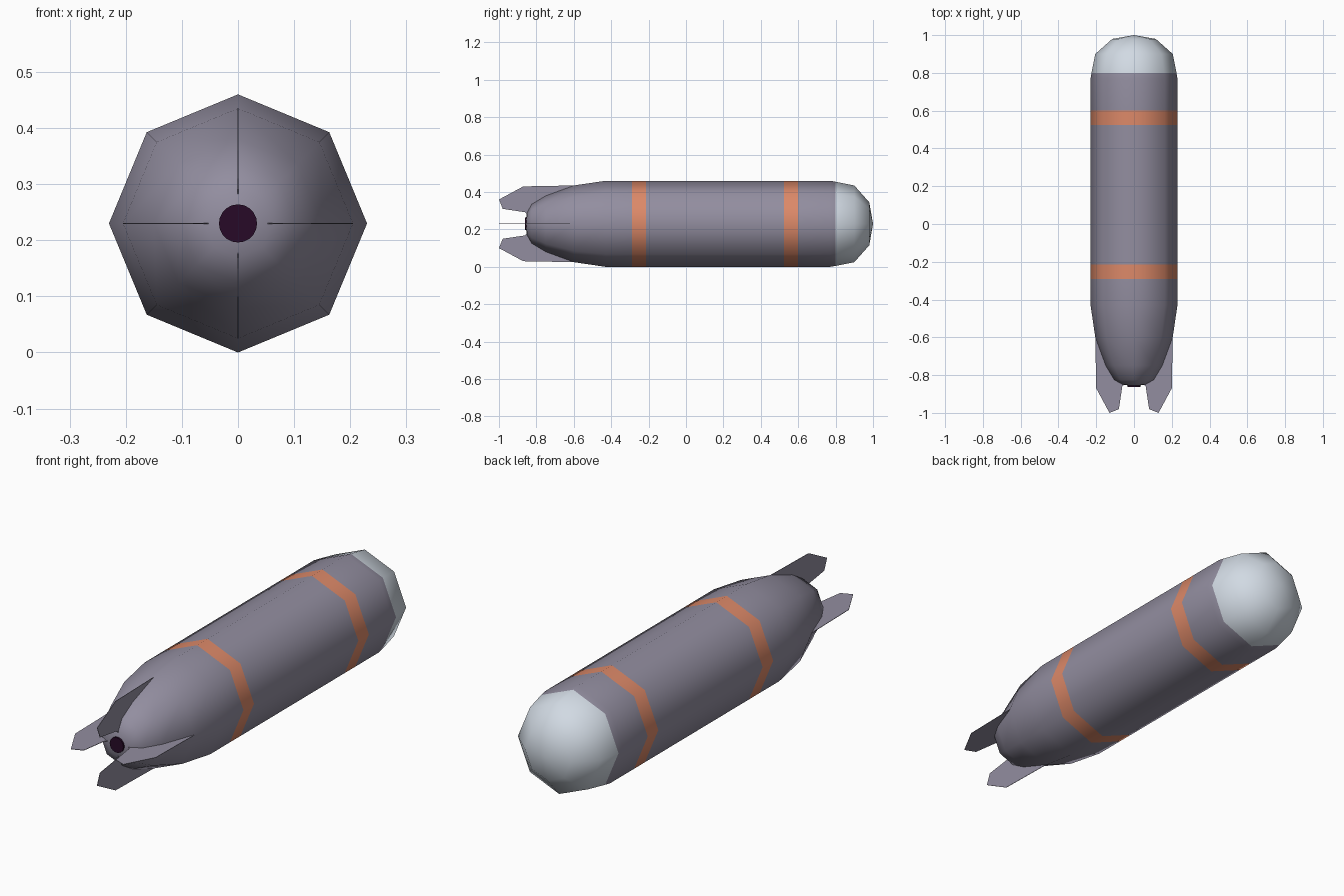
import bpy, bmesh
from math import sin, cos, tau
from mathutils import Matrix

if "Cube" in bpy.data.objects:
    bpy.data.objects.remove(bpy.data.objects["Cube"])

RADIUS = 0.23
SIDES = 8


def material(name, rgb):
    m = bpy.data.materials.new(name)
    m.use_nodes = True
    m.diffuse_color = (*rgb, 1)
    m.node_tree.nodes["Principled BSDF"].inputs["Base Color"].default_value = (*rgb, 1)
    return m


grey = material("purple grey", (0.29, 0.27, 0.35))
orange = material("band orange", (0.72, 0.25, 0.14))
white = material("nose white", (0.64, 0.70, 0.77))
dark = material("nozzle dark", (0.02, 0.003, 0.02))


def add_object(name, bm, mats, smooth):
    bmesh.ops.recalc_face_normals(bm, faces=bm.faces)
    bmesh.ops.translate(bm, verts=bm.verts, vec=(0, 0, RADIUS))
    for f in bm.faces:
        f.smooth = smooth
    mesh = bpy.data.meshes.new(name)
    bm.to_mesh(mesh)
    bm.free()
    for m in mats:
        mesh.materials.append(m)
    ob = bpy.data.objects.new(name, mesh)
    bpy.context.collection.objects.link(ob)
    return ob


# Hull: eight-sided lathe along y, listed as (y, radius)
profile = [(-0.85, 0.06), (-0.825, 0.105), (-0.75, 0.15), (-0.6, 0.205),
           (-0.43, RADIUS), (-0.29, RADIUS), (-0.215, RADIUS), (0.525, RADIUS),
           (0.6, RADIUS), (0.77, RADIUS), (0.8, 0.225), (0.9, 0.205), (0.98, 0.115)]
bm = bmesh.new()
rings = [[bm.verts.new((r * cos(tau * i / SIDES), y, r * sin(tau * i / SIDES)))
          for i in range(SIDES)] for y, r in profile]
tail, nose = bm.verts.new((0, -0.86, 0)), bm.verts.new((0, 1, 0))
for i in range(SIDES):
    j = (i + 1) % SIDES
    for a, b in zip(rings, rings[1:]):
        bm.faces.new((a[i], a[j], b[j], b[i]))
    bm.faces.new((tail, rings[0][i], rings[0][j]))
    bm.faces.new((nose, rings[-1][i], rings[-1][j]))

# Hull colours by position along the length
for f in bm.faces:
    y = f.calc_center_median().y
    if y > 0.8:
        f.material_index = 2
    elif -0.29 < y < -0.215 or 0.525 < y < 0.6:
        f.material_index = 1
add_object("hull", bm, [grey, orange, white], True)

# Nozzle: thin dark disc at the tail
bm = bmesh.new()
bmesh.ops.create_cone(bm, cap_ends=True, segments=20, radius1=0.034, radius2=0.034, depth=0.008,
                      matrix=Matrix.Translation((0, -0.858, 0)) @ Matrix.Rotation(tau / 4, 4, "X"))
add_object("nozzle", bm, [dark], False)

# Four thin tail fins, listed as (y, radius)
outline = [(-0.58, 0.2), (-0.6, 0.205), (-0.87, 0.2), (-1, 0.13),
           (-0.98, 0.08), (-0.86, 0.062), (-0.84, 0.04), (-0.6, 0.1)]
for n, name in enumerate(("left_fin", "top_fin", "right_fin", "bottom_fin")):
    bm = bmesh.new()
    face = bm.faces.new([bm.verts.new((r, y, -0.001)) for y, r in outline])
    side = bmesh.ops.extrude_face_region(bm, geom=[face])
    bmesh.ops.translate(bm, vec=(0, 0, 0.002),
                        verts=[v for v in side["geom"] if isinstance(v, bmesh.types.BMVert)])
    bmesh.ops.rotate(bm, verts=bm.verts, matrix=Matrix.Rotation(-n * tau / 4, 3, "Y"))
    add_object(name, bm, [grey], False)
